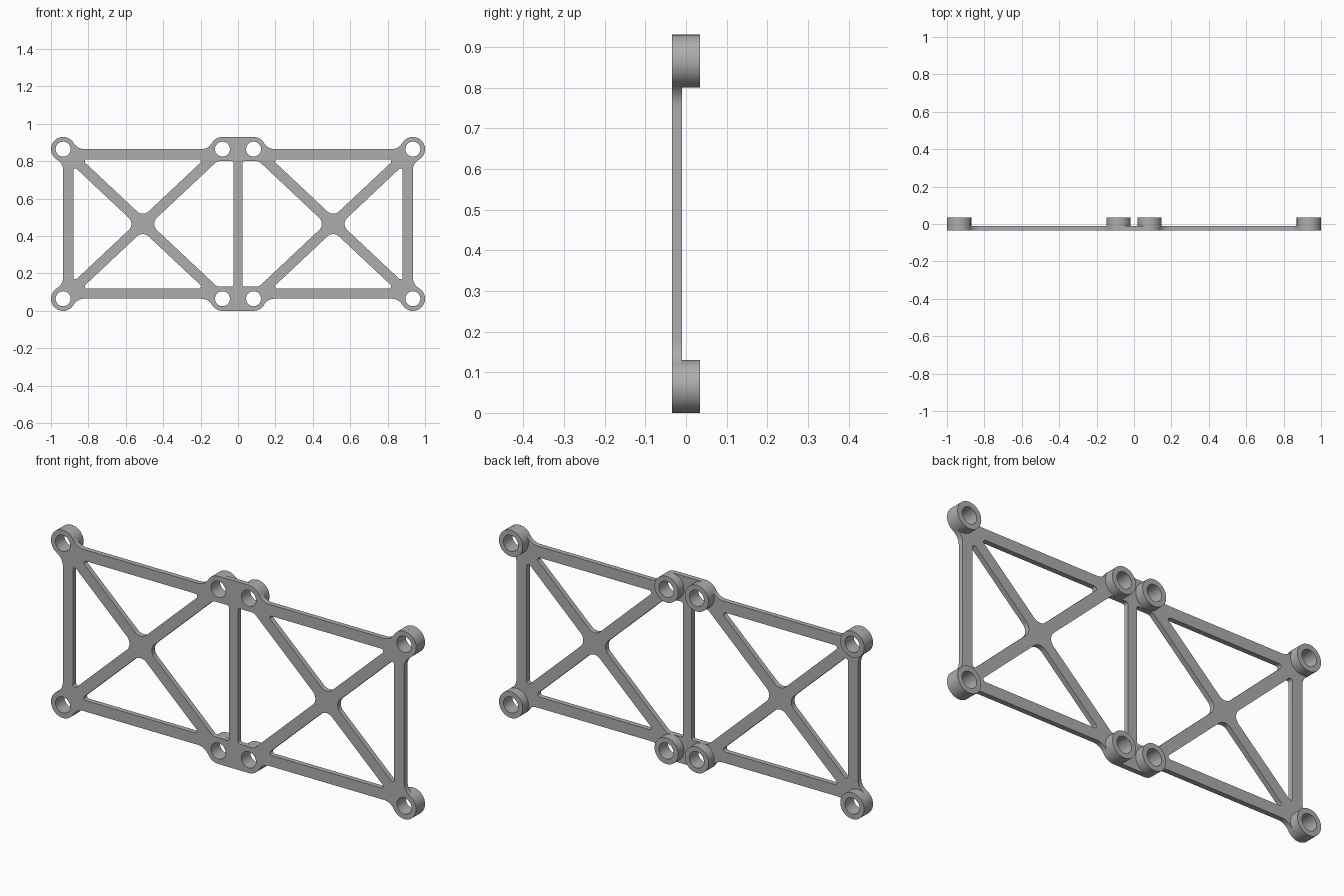
import bpy, bmesh
from math import sin, cos, pi, radians, sqrt
from mathutils import Vector

cube = bpy.data.objects.get("Cube")
if cube:
    bpy.data.objects.remove(cube, do_unlink=True)

HEIGHT = 0.93
MID = HEIGHT / 2
BOSS_R, HOLE_R = 0.065, 0.04
OUT_X, IN_X, TOP_Z = 0.935, 0.083, 0.865
FRONT, WEB_BACK, BACK = -0.035, -0.01, 0.035
BAR, DIAG_HALF, POST_HALF = 0.055, 0.0275, 0.024

grey = bpy.data.materials.new("plain grey")
grey.use_nodes = True
COLOR = (0.42, 0.42, 0.42, 1)
grey.diffuse_color = COLOR
grey.node_tree.nodes["Principled BSDF"].inputs["Base Color"].default_value = COLOR


def arc(cx, cz, r, start, end, n=12):
    """Points along an arc, angles in degrees."""
    angles = [radians(start + (end - start) * i / n) for i in range(n + 1)]
    return [(cx + r * cos(a), cz + r * sin(a)) for a in angles]


def circle(cx, cz, r, n=48):
    return arc(cx, cz, r, 0, 360, n)[:-1]


def rounded(corners, n=8):
    """Polygon of (x, z, radius) corners with tangent fillets."""
    pts = []
    for i, (x, z, r) in enumerate(corners):
        p = Vector((x, z))
        a = (Vector(corners[i - 1][:2]) - p).normalized()
        b = (Vector(corners[(i + 1) % len(corners)][:2]) - p).normalized()
        half = a.angle(b) / 2
        c = p + (a + b).normalized() * (r / sin(half))
        start = p + a * (r * cos(half) / sin(half)) - c
        end = p + b * (r * cos(half) / sin(half)) - c
        for k in range(n + 1):
            pts.append(tuple(c + start.lerp(end, k / n).normalized() * r))
    return pts


def flip_x(pts):
    return [(-x, z) for x, z in reversed(pts)]


def flip_z(pts):
    return [(x, HEIGHT - z) for x, z in reversed(pts)]


def extrude_profile(name, loops, y0, y1):
    """Fill nested closed loops in the xz plane and extrude from y0 to y1."""
    curve = bpy.data.curves.new(name, "CURVE")
    curve.dimensions = "2D"
    curve.fill_mode = "BOTH"
    curve.extrude = (y1 - y0) / 2
    for loop in loops:
        spline = curve.splines.new("POLY")
        spline.points.add(len(loop) - 1)
        for point, (x, z) in zip(spline.points, loop):
            point.co = (x, z, 0, 1)
        spline.use_cyclic_u = True
    temp = bpy.data.objects.new(name + " profile", curve)
    bpy.context.collection.objects.link(temp)
    bpy.context.view_layer.update()
    mesh = bpy.data.meshes.new_from_object(
        temp.evaluated_get(bpy.context.evaluated_depsgraph_get()))
    bpy.data.objects.remove(temp, do_unlink=True)

    bm = bmesh.new()
    bm.from_mesh(mesh)
    bmesh.ops.remove_doubles(bm, verts=bm.verts, dist=0.00005)
    for v in bm.verts:
        x, z, d = v.co
        v.co = (x, (y0 + y1) / 2 - d, z)
    bmesh.ops.recalc_face_normals(bm, faces=bm.faces)
    bm.to_mesh(mesh)
    bm.free()
    mesh.materials.clear()
    mesh.materials.append(grey)
    obj = bpy.data.objects.new(name, mesh)
    bpy.context.collection.objects.link(obj)
    bpy.ops.object.select_all(action="DESELECT")
    obj.select_set(True)
    bpy.context.view_layer.objects.active = obj
    bpy.ops.object.shade_smooth_by_angle(angle=radians(35))
    return obj


# Outer outline: one quarter, blended from the bosses into the bars
R = BOSS_R
D = R * sqrt(3)
quarter = (arc(IN_X, TOP_Z, R, 90, 30) + arc(IN_X + D, TOP_Z + R, R, 210, 270)
           + arc(OUT_X - D, TOP_Z + R, R, 270, 330)
           + arc(OUT_X, TOP_Z, R, 150, -60, 30)[1:]
           + arc(OUT_X + R, TOP_Z - D, R, 120, 180)[1:])
half_outline = quarter + flip_z(quarter)
outline = half_outline + flip_x(half_outline)

# Triangular windows between the bars and the crossed diagonals
cx = (OUT_X + IN_X) / 2
run, rise = (OUT_X - IN_X) / 2, TOP_Z - MID
length = sqrt(run * run + rise * rise)
slope = rise / run
off_z, off_x = DIAG_HALF * length / run, DIAG_HALF * length / rise
bar_z = TOP_Z - BAR
bar_x = OUT_X - BAR
pad_z = TOP_Z - BOSS_R
hx = (bar_z - MID - off_z) / slope
hz = (bar_x - cx - off_x) * slope
px = cx - off_x - (pad_z - MID) / slope

top_window = rounded([(cx - hx, bar_z, 0.011), (cx + hx, bar_z, 0.011),
                      (cx, MID + off_z, 0.045)])
side_window = rounded([(bar_x, MID + hz, 0.011), (bar_x, MID - hz, 0.011),
                       (cx + off_x, MID, 0.045)])
inner_window = rounded([(POST_HALF, pad_z, 0.01), (px, pad_z, 0.03),
                        (cx - off_x, MID, 0.045),
                        (px, HEIGHT - pad_z, 0.03),
                        (POST_HALF, HEIGHT - pad_z, 0.01)])
windows = [top_window, flip_z(top_window), side_window, inner_window]
windows += [flip_x(w) for w in windows]

# Flat truss web with its windows and bolt holes
centres = [(sx * x, z) for sx in (-1, 1) for x in (IN_X, OUT_X)
           for z in (TOP_Z, HEIGHT - TOP_Z)]
holes = [circle(x, z, HOLE_R) for x, z in centres]
extrude_profile("truss_web", [outline] + windows + holes, FRONT, WEB_BACK)

# Raised ring bosses behind each bolt hole
for x, z in centres:
    side = "left" if x > 0 else "right"
    level = "upper" if z > MID else "lower"
    place = "outer" if abs(x) > 0.5 else "inner"
    extrude_profile(f"{level}_{place}_{side}_boss",
                    [circle(x, z, BOSS_R), circle(x, z, HOLE_R)], WEB_BACK, BACK)
